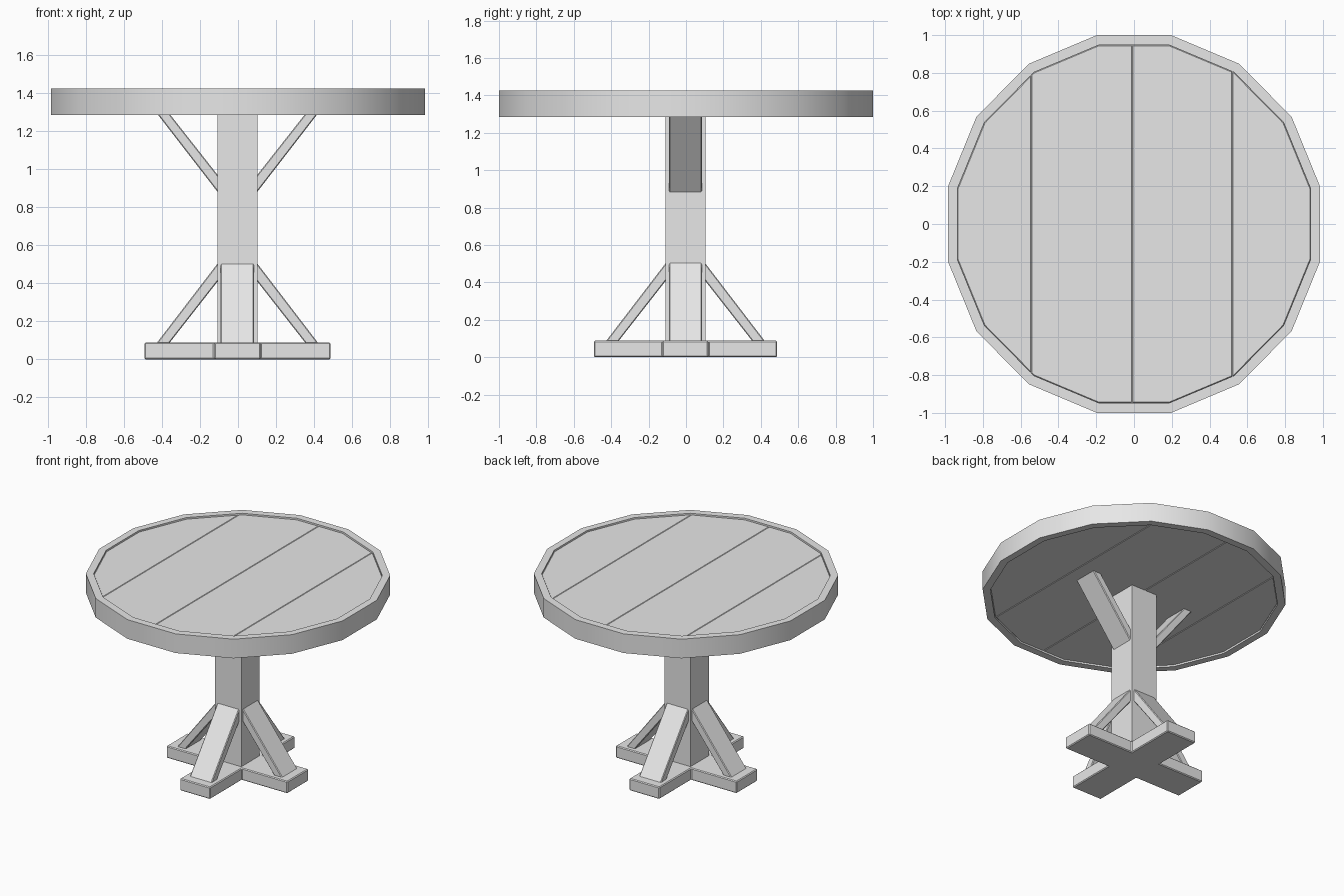
import bpy, bmesh, math
from mathutils import Matrix

cube = bpy.data.objects.get("Cube")
if cube:
    bpy.data.objects.remove(cube, do_unlink=True)

grey = bpy.data.materials.new("plain_grey")
grey.use_nodes = True
grey.diffuse_color = (0.8, 0.8, 0.8, 1)
grey.node_tree.nodes["Principled BSDF"].inputs["Base Color"].default_value = (0.8, 0.8, 0.8, 1)


def finish(name, bm, bevel=0.0, smooth=False):
    bmesh.ops.recalc_face_normals(bm, faces=bm.faces)
    mesh = bpy.data.meshes.new(name)
    bm.to_mesh(mesh)
    bm.free()
    mesh.materials.append(grey)
    obj = bpy.data.objects.new(name, mesh)
    bpy.context.collection.objects.link(obj)
    if bevel:
        mod = obj.modifiers.new("soft_edges", 'BEVEL')
        mod.width = bevel
        mod.segments = 1
        mod.limit_method = 'ANGLE'
        mod.angle_limit = math.radians(40)
    if smooth:
        bpy.ops.object.select_all(action='DESELECT')
        obj.select_set(True)
        bpy.context.view_layer.objects.active = obj
        bpy.ops.object.shade_smooth_by_angle(angle=math.radians(30))
    return obj


def prism(points, offset):
    """Extrude a closed outline of 3D points along an offset."""
    bm = bmesh.new()
    face = bm.faces.new([bm.verts.new(p) for p in points])
    geom = bmesh.ops.extrude_face_region(bm, geom=[face])["geom"]
    verts = [g for g in geom if isinstance(g, bmesh.types.BMVert)]
    bmesh.ops.translate(bm, verts=verts, vec=offset)
    return bm


def polygon(rx, ry, z, sides=16):
    angles = [(k + 0.5) * math.tau / sides for k in range(sides)]
    return [(rx * math.cos(a), ry * math.sin(a), z) for a in angles]


# Table rim: sixteen-sided ring
bm = bmesh.new()
outline = [(1.004, 1.0196, 1.285), (1.004, 1.0196, 1.425),
           (0.953, 0.966, 1.425), (0.953, 0.966, 1.285)]
loops = [[bm.verts.new(p) for p in polygon(*ring)] for ring in outline]
for j in range(4):
    a, b = loops[j], loops[(j + 1) % 4]
    for i in range(16):
        n = (i + 1) % 16
        bm.faces.new((a[i], a[n], b[n], b[i]))
finish("table_rim", bm, smooth=True)

# Table planks: the round panel cut into four boards
cuts = [-1.1, -0.545, -0.01, 0.52, 1.1]
for i in range(4):
    bm = prism(polygon(0.953, 0.966, 1.295), (0, 0, 0.12))
    for x, side in ((cuts[i], -1), (cuts[i + 1], 1)):
        bmesh.ops.bisect_plane(bm, geom=bm.verts[:] + bm.edges[:] + bm.faces[:],
                               plane_co=(x, 0, 0), plane_no=(side, 0, 0), clear_outer=True)
        bmesh.ops.holes_fill(bm, edges=[e for e in bm.edges if e.is_boundary])
    finish(f"top_plank_{i + 1}", bm, bevel=0.004)

# Post
cx, cy = -0.003, -0.003
h = 0.106
post = [(cx + sx * h, cy + sy * h, 0.05) for sx, sy in ((-1, -1), (1, -1), (1, 1), (-1, 1))]
finish("post", prism(post, (0, 0, 1.25)))

# Cross-shaped foot
w, r = 0.122, 0.49
cross = []
for k in range(4):
    c, s = round(math.cos(k * math.pi / 2)), round(math.sin(k * math.pi / 2))
    for x, y in ((w, -w), (r, -w), (r, w)):
        cross.append((cx + c * x - s * y, cy + s * x + c * y, 0))
finish("cross_foot", prism(cross, (0, 0, 0.088)), bevel=0.006)


# Diagonal braces
def brace(name, profile, turn):
    bm = prism([(x, -0.088, z) for x, z in profile], (0, 0.176, 0))
    bm.transform(Matrix.Translation((cx, cy, 0)) @ Matrix.Rotation(turn * math.pi / 2, 4, 'Z'))
    finish(name, bm, bevel=0.005)


lower = [(0.1, 0.51), (0.1, 0.415), (0.36, 0.083), (0.427, 0.083)]
upper = [(0.1, 0.875), (0.1, 0.965), (0.362, 1.298), (0.427, 1.298)]
for turn, side in enumerate(("left", "back", "right", "front")):
    brace(f"lower_brace_{side}", lower, turn)
    if turn % 2 == 0:
        brace(f"upper_brace_{side}", upper, turn)
